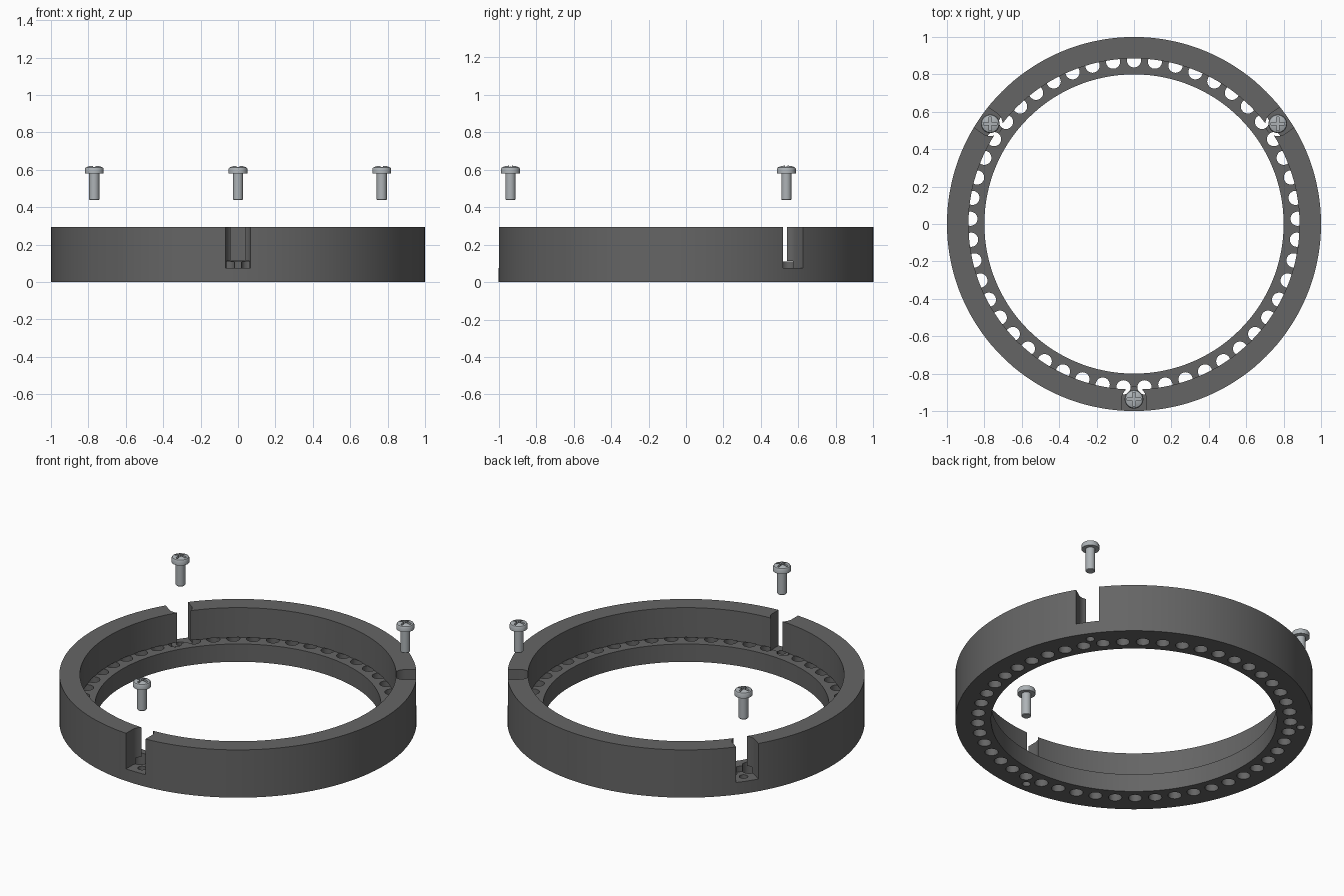
import bpy, bmesh, math
from mathutils import Matrix, Vector

if "Cube" in bpy.data.objects:
    bpy.data.objects.remove(bpy.data.objects["Cube"], do_unlink=True)

HOLES = 49
STEP = 2 * math.pi / HOLES
SCREW_R = 0.937
HEIGHT, LEDGE, FLOOR = 0.295, 0.112, 0.075
# screws sit midway between neighbouring holes
SCREW_ANGLES = [math.pi / 2 + STEP * k for k in (7.5, 24.5, 41.5)]


def material(name, rgb, metallic=0.0):
    m = bpy.data.materials.new(name)
    m.use_nodes = True
    m.diffuse_color = (*rgb, 1)
    m.node_tree.nodes["Principled BSDF"].inputs["Base Color"].default_value = (*rgb, 1)
    return m


def make_object(name, bm, mat=None):
    bmesh.ops.recalc_face_normals(bm, faces=bm.faces)
    mesh = bpy.data.meshes.new(name)
    bm.to_mesh(mesh)
    bm.free()
    obj = bpy.data.objects.new(name, mesh)
    bpy.context.collection.objects.link(obj)
    if mat:
        mesh.materials.append(mat)
    return obj


def lathe(profile, steps, closed):
    """Spin an (r, z) profile around the z axis."""
    bm = bmesh.new()
    verts = [bm.verts.new((r, 0, z)) for r, z in profile]
    pairs = list(zip(verts, verts[1:])) + ([(verts[-1], verts[0])] if closed else [])
    edges = [bm.edges.new(p) for p in pairs]
    bmesh.ops.spin(bm, geom=verts + edges, cent=(0, 0, 0), axis=(0, 0, 1),
                   angle=2 * math.pi, steps=steps, use_merge=True)
    bmesh.ops.remove_doubles(bm, verts=bm.verts, dist=1e-5)
    return bm


def add_prism(bm, outline, z0, z1, matrix=Matrix()):
    face = bm.faces.new([bm.verts.new(matrix @ Vector((x, y, z0))) for x, y in outline])
    top = bmesh.ops.extrude_face_region(bm, geom=[face])["geom"]
    moved = [v for v in top if isinstance(v, bmesh.types.BMVert)]
    bmesh.ops.translate(bm, verts=moved, vec=(0, 0, z1 - z0))


def arc(cx, r, start, end, n):
    return [(cx + r * math.cos(start + (end - start) * i / n),
             r * math.sin(start + (end - start) * i / n)) for i in range(n + 1)]


def cut(obj, bm):
    cutter = make_object("cutter", bm)
    cutter.hide_render = True
    mod = obj.modifiers.new("cut", "BOOLEAN")
    mod.operation, mod.solver, mod.object = "DIFFERENCE", "EXACT", cutter
    bpy.context.view_layer.objects.active = obj
    bpy.ops.object.modifier_apply(modifier=mod.name)
    bpy.data.objects.remove(cutter, do_unlink=True)


def smooth(obj):
    bpy.ops.object.select_all(action="DESELECT")
    obj.select_set(True)
    bpy.context.view_layer.objects.active = obj
    bpy.ops.object.shade_smooth_by_angle(angle=math.radians(30))


dark = material("dark grey plastic", (0.13, 0.13, 0.13))
steel = material("light grey steel", (0.42, 0.45, 0.47))

# Ring with a low inner ledge
ring = make_object("ring_body", lathe(
    [(0.8, 0), (1, 0), (1, HEIGHT), (0.885, HEIGHT), (0.885, 0.11), (0.8, 0.11)], 144, True), dark)

# Row of round holes under the inner wall
bm = bmesh.new()
for i in range(HOLES):
    spot = Matrix.Rotation(math.pi / 2 + i * STEP, 4, "Z")
    add_prism(bm, arc(0.875, 0.038, 0, 2 * math.pi, 24)[:-1], -0.1, LEDGE, spot)
cut(ring, bm)

# Rounded notches open to the outside, then screw holes in their floors
for outline, z0, z1 in (
        (arc(SCREW_R, 0.066, math.pi / 2, 1.5 * math.pi, 20) + [(1.1, -0.066), (1.1, 0.066)], FLOOR, 0.5),
        (arc(SCREW_R, 0.024, 0, 2 * math.pi, 24)[:-1], -0.1, 0.2)):
    bm = bmesh.new()
    for angle in SCREW_ANGLES:
        add_prism(bm, outline, z0, z1, Matrix.Rotation(angle, 4, "Z"))
    cut(ring, bm)
smooth(ring)

# Raised screws with a domed head and cross recess
profile = [(0, 0.438), (0.024, 0.438), (0.027, 0.442), (0.027, 0.58), (0.05, 0.58),
           (0.05, 0.605), (0.046, 0.612), (0.032, 0.618), (0.016, 0.621), (0, 0.622)]
for name, angle in zip(("right", "front", "left"), SCREW_ANGLES):
    screw = make_object(name + "_screw", lathe(profile, 32, False), steel)
    a, b = 0.037, 0.007
    cross = [(a, -b), (a, b), (b, b), (b, a), (-b, a), (-b, b),
             (-a, b), (-a, -b), (-b, -b), (-b, -a), (b, -a), (b, -b)]
    bm = bmesh.new()
    add_prism(bm, cross, 0.598, 0.7)
    cut(screw, bm)
    screw.location = (SCREW_R * math.cos(angle), SCREW_R * math.sin(angle), 0)
    smooth(screw)
